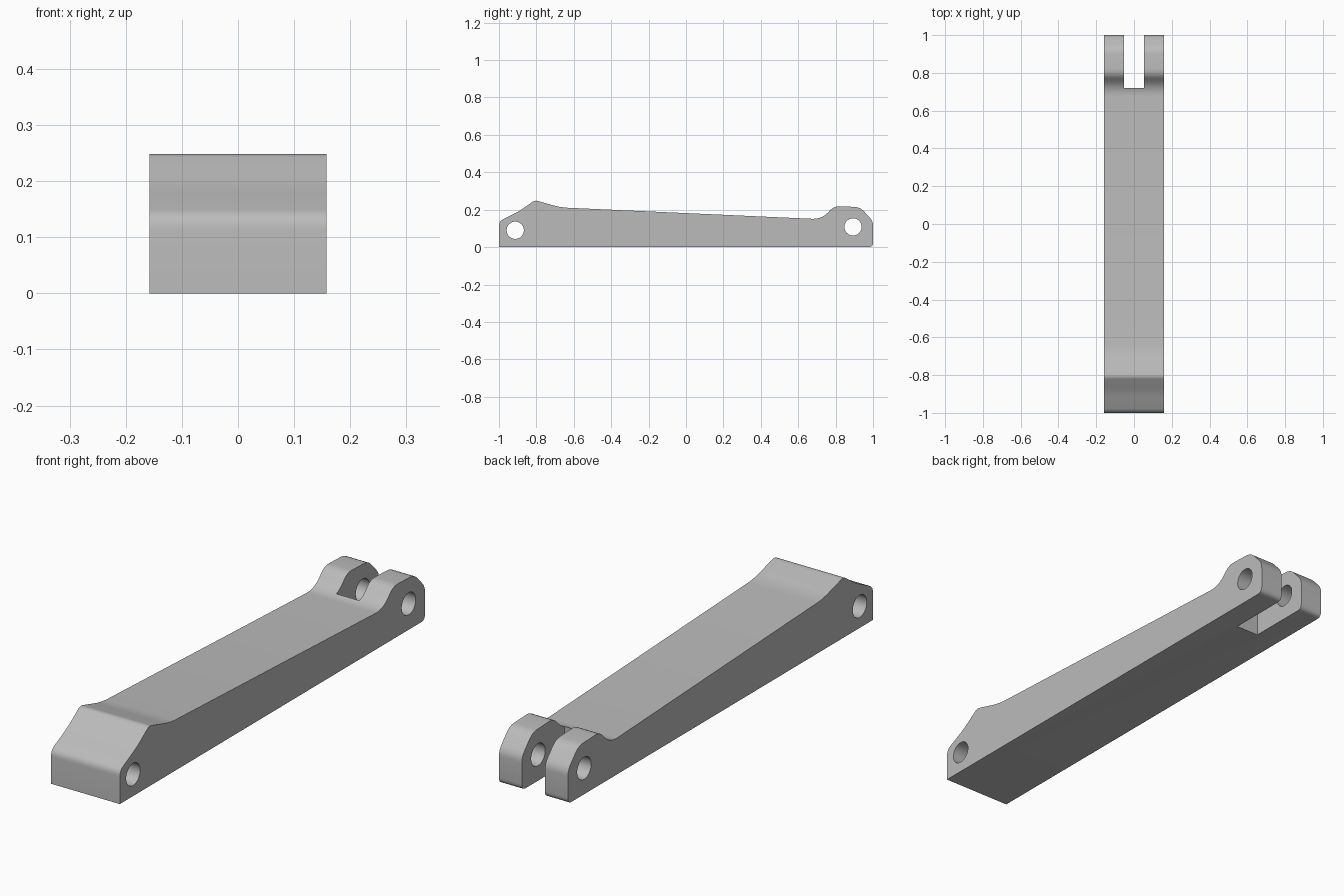
import bpy, bmesh, math
from mathutils import Vector, Matrix

if "Cube" in bpy.data.objects:
    bpy.data.objects.remove(bpy.data.objects["Cube"], do_unlink=True)

HALF_WIDTH = 0.158
SLOT_HALF = 0.053

# Single plain grey finish
grey = bpy.data.materials.new("light_grey")
grey.use_nodes = True
colour = (0.5, 0.5, 0.5, 1)
grey.diffuse_color = colour
grey.node_tree.nodes["Principled BSDF"].inputs["Base Color"].default_value = colour


def make_object(name, bm):
    bmesh.ops.recalc_face_normals(bm, faces=bm.faces[:])
    mesh = bpy.data.meshes.new(name)
    bm.to_mesh(mesh)
    bm.free()
    mesh.materials.append(grey)
    obj = bpy.data.objects.new(name, mesh)
    bpy.context.collection.objects.link(obj)
    return obj


def rounded(corners, steps=5):
    """Round each (y, z, setback) corner of a closed outline."""
    pts = []
    for i, (y, z, setback) in enumerate(corners):
        p = Vector((y, z))
        if not setback:
            pts.append(p)
            continue
        before = Vector(corners[i - 1][:2])
        after = Vector(corners[(i + 1) % len(corners)][:2])
        a = p + (before - p).normalized() * setback
        b = p + (after - p).normalized() * setback
        for k in range(steps + 1):
            t = k / steps
            pts.append(a * (1 - t) ** 2 + p * 2 * t * (1 - t) + b * t ** 2)
    return pts


# Side outline of the lever: front hump, tapering top, rear lug
outline = rounded([
    (-1, 0, 0), (-1, 0.138, 0.025), (-0.89, 0.193, 0.03),
    (-0.808, 0.251, 0.016), (-0.67, 0.212, 0.04), (0.725, 0.149, 0.05),
    (0.792, 0.219, 0.03), (0.93, 0.214, 0.03), (1, 0.139, 0.025),
    (1, 0, 0.025)])
bm = bmesh.new()
side = bm.faces.new([bm.verts.new((-HALF_WIDTH, p.x, p.y)) for p in outline])
ext = bmesh.ops.extrude_face_region(bm, geom=[side], use_keep_orig=True)
moved = [v for v in ext["geom"] if isinstance(v, bmesh.types.BMVert)]
bmesh.ops.translate(bm, verts=moved, vec=(2 * HALF_WIDTH, 0, 0))
lever = make_object("lever_arm", bm)

# Cutters: two pin holes and the fork slot
cutters = []
for name, y, z in (("front_pin_hole", -0.913, 0.09), ("rear_pin_hole", 0.893, 0.108)):
    bm = bmesh.new()
    bmesh.ops.create_cone(
        bm, cap_ends=True, segments=40, radius1=0.046, radius2=0.046, depth=1,
        matrix=Matrix.Translation((0, y, z)) @ Matrix.Rotation(math.pi / 2, 4, "Y"))
    cutters.append(make_object(name, bm))
bm = bmesh.new()
bmesh.ops.create_cube(
    bm, size=1,
    matrix=Matrix.Translation((0, 0.97, 0.1)) @ Matrix.Diagonal((2 * SLOT_HALF, 0.5, 1, 1)))
cutters.append(make_object("fork_slot", bm))

# Cut, then shade smooth with crisp side edges
bpy.ops.object.select_all(action="DESELECT")
bpy.context.view_layer.objects.active = lever
lever.select_set(True)
for cutter in cutters:
    mod = lever.modifiers.new(cutter.name, "BOOLEAN")
    mod.operation = "DIFFERENCE"
    mod.solver = "EXACT"
    mod.object = cutter
    bpy.ops.object.modifier_apply(modifier=mod.name)
    bpy.data.objects.remove(cutter, do_unlink=True)
bpy.ops.object.shade_smooth_by_angle(angle=math.radians(35))
